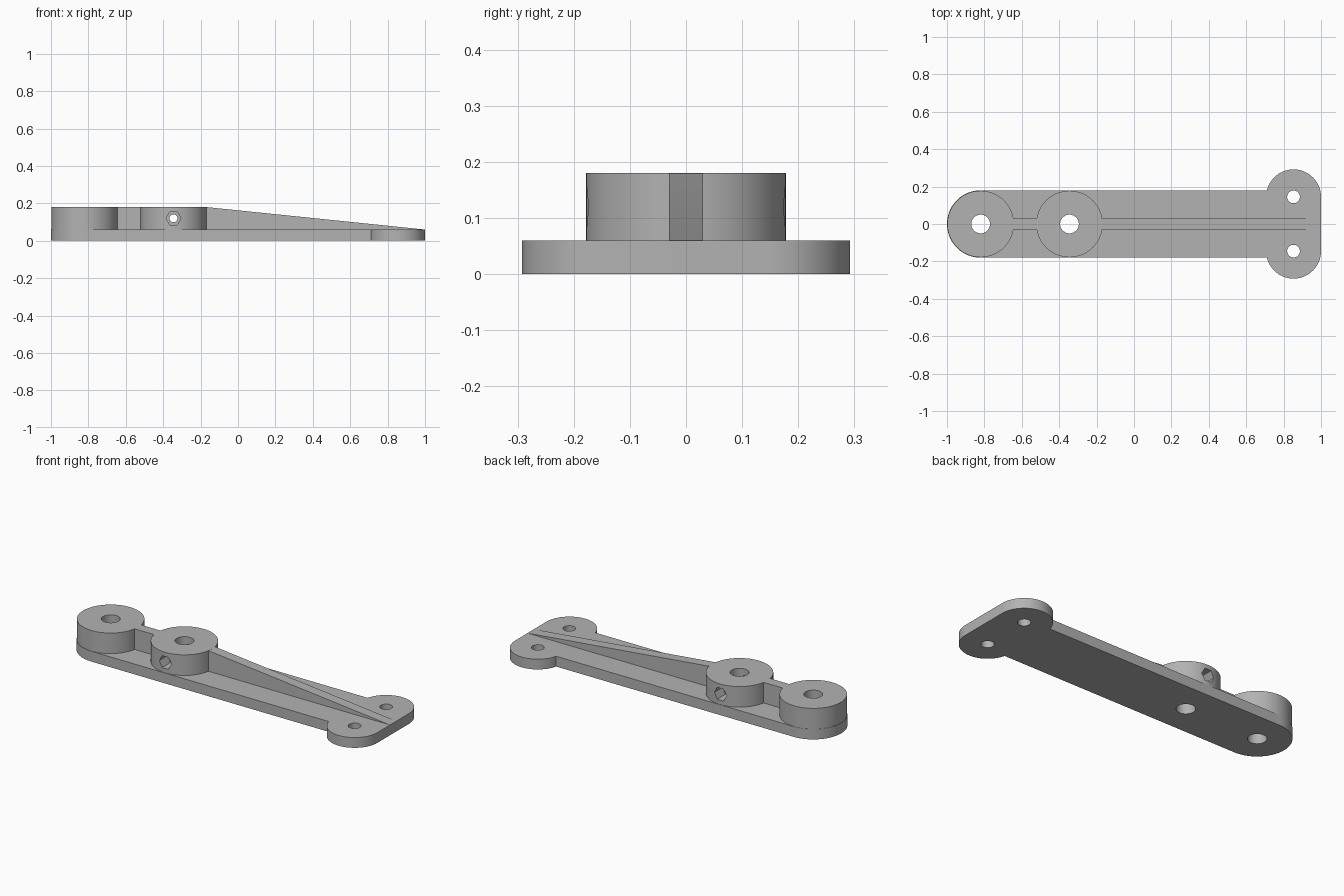
import bpy, bmesh
from math import sin, cos, asin, pi, radians

cube = bpy.data.objects.get("Cube")
if cube:
    bpy.data.objects.remove(cube, do_unlink=True)

PLATE, TOP = 0.06, 0.18            # plate and boss heights
PIVOT_X, MID_X, LOBE_X = -0.82, -0.345, 0.853
LOBE_Y, LOBE_R, HALF = 0.145, 0.147, 0.18

grey = bpy.data.materials.new("plain grey")
grey.use_nodes = True
color = (0.45, 0.45, 0.45, 1)
grey.diffuse_color = color
grey.node_tree.nodes["Principled BSDF"].inputs["Base Color"].default_value = color


def arc(x, y, r, start, end, n):
    return [(x + r * cos(start + (end - start) * i / n),
             y + r * sin(start + (end - start) * i / n)) for i in range(n + 1)]


def circle(x, y, r, n=64):
    return arc(x, y, r, 0, 2 * pi, n)[:-1]


def prism(name, outline, low, high, axis="z"):
    """Extrude a flat outline along the z or y axis."""
    bm = bmesh.new()
    place = (lambda u, v: (u, v, low)) if axis == "z" else (lambda u, v: (u, low, v))
    face = bm.faces.new([bm.verts.new(place(u, v)) for u, v in outline])
    moved = bmesh.ops.extrude_face_region(bm, geom=[face])["geom"]
    step = (0, 0, high - low) if axis == "z" else (0, high - low, 0)
    bmesh.ops.translate(bm, vec=step,
                        verts=[g for g in moved if isinstance(g, bmesh.types.BMVert)])
    bmesh.ops.recalc_face_normals(bm, faces=bm.faces)
    mesh = bpy.data.meshes.new(name)
    bm.to_mesh(mesh)
    bm.free()
    mesh.materials.append(grey)
    ob = bpy.data.objects.new(name, mesh)
    bpy.context.collection.objects.link(ob)
    return ob


def combine(body, tool, operation):
    """Apply one boolean and discard the tool."""
    mod = body.modifiers.new("combine", "BOOLEAN")
    mod.operation, mod.solver, mod.object = operation, "EXACT", tool
    bpy.context.view_layer.objects.active = body
    bpy.ops.object.modifier_apply(modifier=mod.name)
    bpy.data.objects.remove(tool, do_unlink=True)


# Base plate: rounded pivot end, straight bar, two lobes
meet = pi - asin((HALF - LOBE_Y) / LOBE_R)
lobe = arc(LOBE_X, LOBE_Y, LOBE_R, 0, meet, 36)
outline = (lobe + arc(PIVOT_X, 0, HALF, pi / 2, 3 * pi / 2, 36)
           + [(x, -y) for x, y in reversed(lobe)])
arm = prism("lever_arm", outline, 0, PLATE)

# Centre rib, sloping down to the lobed end
rib = [(PIVOT_X, 0.03), (PIVOT_X, TOP), (-0.17, TOP), (0.998, PLATE), (0.9, 0.03)]
combine(arm, prism("rib", rib, -0.03, 0.03, "y"), "UNION")

# Round bosses
for x in (PIVOT_X, MID_X):
    combine(arm, prism("boss", circle(x, 0, 0.178), 0.03, TOP), "UNION")

# Vertical holes
holes = [(PIVOT_X, 0, 0.05), (MID_X, 0, 0.05),
         (LOBE_X, LOBE_Y, 0.034), (LOBE_X, -LOBE_Y, 0.034)]
for x, y, r in holes:
    combine(arm, prism("hole", circle(x, y, r, 48), -0.1, 0.3), "DIFFERENCE")

# Cross hole with a hexagonal pocket on each side
combine(arm, prism("cross_hole", circle(MID_X, 0.12, 0.021, 32), -0.3, 0.3, "y"),
        "DIFFERENCE")
for side in (-1, 1):
    low, high = sorted((side * 0.1, side * 0.3))
    combine(arm, prism("nut_pocket", circle(MID_X, 0.12, 0.04, 6), low, high, "y"),
            "DIFFERENCE")

# Smooth round walls, crisp edges
bpy.ops.object.select_all(action="DESELECT")
arm.select_set(True)
bpy.context.view_layer.objects.active = arm
bpy.ops.object.shade_smooth_by_angle(angle=radians(30))
